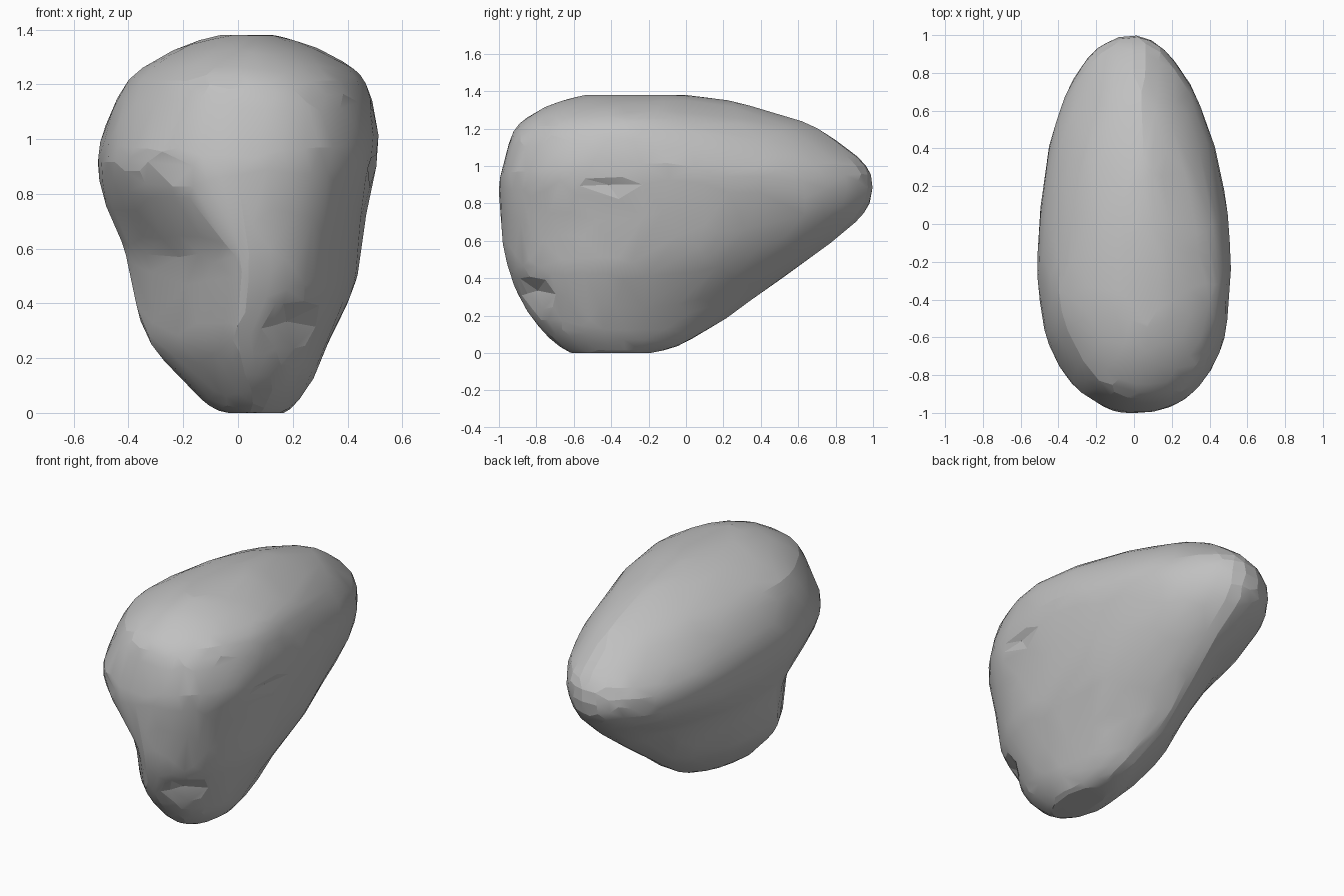
import bpy, bmesh, math
from mathutils import Vector, noise

cube = bpy.data.objects.get("Cube")
if cube:
    bpy.data.objects.remove(cube)

# Stone colour
stone = bpy.data.materials.new("stone grey")
stone.use_nodes = True
grey = (0.53, 0.53, 0.53, 1)
stone.diffuse_color = grey
stone.node_tree.nodes["Principled BSDF"].inputs["Base Color"].default_value = grey

# Horizontal sections: height, right, left, front, back,
# then roundness of the front right, front left, back right and back left
LAYERS = [
    (0, -.02, .16, -.6, -.22, 2, 2, 2, 2),
    (.03, -.1, .2, -.66, -.07, 1.8, 2, 1.8, 2),
    (.13, -.2, .27, -.77, .12, 1.5, 2.1, 1.6, 1.8),
    (.27, -.33, .33, -.88, .33, 1.25, 2.1, 1.5, 1.7),
    (.45, -.38, .42, -.95, .58, 1.2, 2.1, 1.5, 1.7),
    (.6, -.41, .45, -.98, .78, 1.35, 2.1, 1.7, 1.8),
    (.75, -.48, .47, -.99, .96, 1.8, 2.4, 2.1, 1.9),
    (.9, -.51, .5, -1, 1, 2.3, 2.6, 2.1, 1.9),
    (1.03, -.49, .51, -.97, .94, 2.2, 2.5, 1.9, 1.75),
    (1.2, -.41, .47, -.92, .7, 2, 2.1, 1.8, 1.5),
    (1.29, -.29, .37, -.8, .44, 2, 1.9, 1.8, 1.5),
    (1.35, -.16, .25, -.66, .2, 2, 1.9, 1.9, 1.6),
    (1.38, -.03, .12, -.52, -.02, 2, 2, 2, 2),
]
# Dents: centre, radius along each axis, depth
DENTS = [
    ((.22, -.83, .32), (.11, .12, .06), .045),    # mouth hollow
    ((-.25, -.92, .89), (.1, .12, .05), .02),     # right eye
    ((.48, -.42, .89), (.09, .09, .03), .025),    # side slit
]
SEGMENTS, STEPS = 72, 4


def spline(a, b, c, d, t):
    return 0.5 * (2 * b + (c - a) * t + (2 * a - 5 * b + 4 * c - d) * t**2
                  + (3 * b - a - 3 * c + d) * t**3)


def section(index, t):
    last = len(LAYERS) - 1
    near = [LAYERS[min(max(index + k, 0), last)] for k in (-1, 0, 1, 2)]
    return [spline(*values, t) for values in zip(*near)]


def signed_power(value, power):
    return math.copysign(abs(value) ** power, value)


def ring_points(z, right, left, front, back, *roundness):
    mid_x, mid_y = (right + left) / 2, front + 0.4 * (back - front)
    for i in range(SEGMENTS):
        angle = math.tau * i / SEGMENTS
        c, s = math.cos(angle), math.sin(angle)
        power = 2 / roundness[2 * (s > 0) + (c > 0)]
        length = back - mid_y if s > 0 else mid_y - front
        yield Vector((mid_x + (left - right) / 2 * signed_power(c, power),
                      mid_y + length * signed_power(s, power), z))


# Body: skin the sections into one closed lump
bm = bmesh.new()
rings = []
for i in range(len(LAYERS) - 1):
    for k in range(STEPS):
        rings.append([bm.verts.new(p) for p in ring_points(*section(i, k / STEPS))])
rings.append([bm.verts.new(p) for p in ring_points(*LAYERS[-1])])
for low, high in zip(rings, rings[1:]):
    for i in range(SEGMENTS):
        j = (i + 1) % SEGMENTS
        bm.faces.new((low[i], low[j], high[j], high[i]))
bm.faces.new(rings[0][::-1])
bm.faces.new(rings[-1])

# Soften the ridges left where the quarters meet
inner = [v for ring in rings[1:-1] for v in ring]
for _ in range(4):
    bmesh.ops.smooth_vert(bm, verts=inner, factor=0.5,
                          use_axis_x=True, use_axis_y=True, use_axis_z=True)
bm.normal_update()

# Press in the dents and add a slight unevenness
normals = {v: v.normal.copy() for v in inner}
for v in inner:
    push = 0.004 + 0.008 * noise.noise(v.co * 4)
    for centre, radius, depth in DENTS:
        d = sum(((v.co[a] - centre[a]) / radius[a]) ** 2 for a in range(3))
        push -= depth * math.exp(-d)
    v.co += normals[v] * push
mesh = bpy.data.meshes.new("stone_head")
bm.to_mesh(mesh)
bm.free()
mesh.materials.append(stone)
head = bpy.data.objects.new("stone_head", mesh)
bpy.context.collection.objects.link(head)

# Chip the surface into broad irregular facets
chip = head.modifiers.new("chipped facets", "DECIMATE")
chip.ratio = 0.15
bpy.context.view_layer.objects.active = head
head.select_set(True)
bpy.ops.object.modifier_apply(modifier=chip.name)
bpy.ops.object.shade_smooth_by_angle(angle=math.radians(12))
